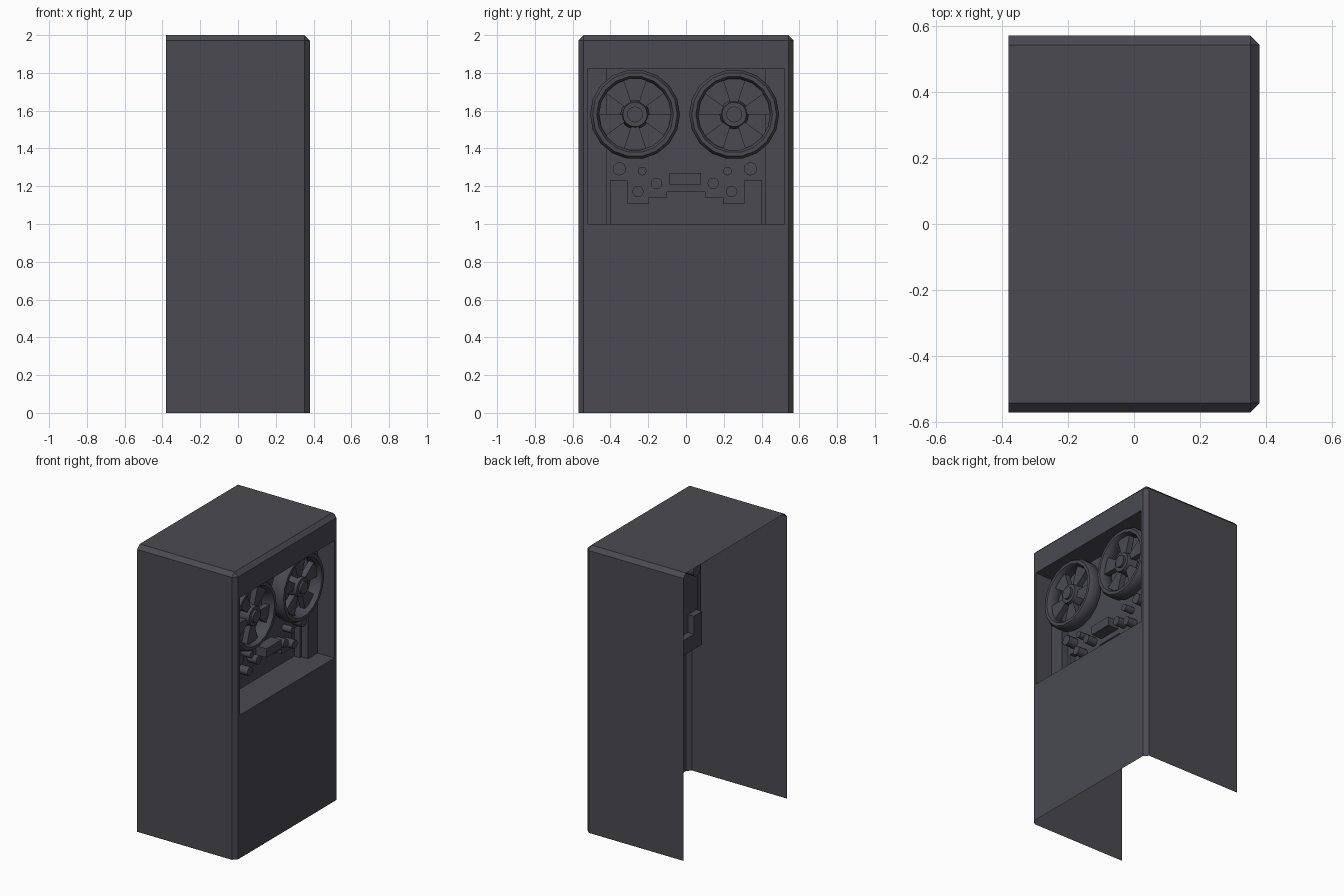
import bpy, bmesh
from math import cos, sin, radians, tau
from mathutils import Matrix

if "Cube" in bpy.data.objects:
    bpy.data.objects.remove(bpy.data.objects["Cube"])

mat = bpy.data.materials.new("charcoal_grey")
colour = (0.068, 0.068, 0.083, 1)
mat.use_nodes = True
mat.diffuse_color = colour
mat.node_tree.nodes["Principled BSDF"].inputs["Base Color"].default_value = colour

FRONT, WING, PANEL, POCKET = 0.38, 0.25, 0.20, 0.155
HALF_Y, OPEN_Y, PANEL_Y = 0.57, 0.522, 0.417
LOW, HIGH = 1.0, 1.82


def finish(name, bm, smooth=False, normals=True):
    if normals:
        bmesh.ops.recalc_face_normals(bm, faces=bm.faces)
    me = bpy.data.meshes.new(name)
    bm.to_mesh(me)
    bm.free()
    me.materials.append(mat)
    ob = bpy.data.objects.new(name, me)
    bpy.context.collection.objects.link(ob)
    if smooth:
        bpy.ops.object.select_all(action='DESELECT')
        ob.select_set(True)
        bpy.context.view_layer.objects.active = ob
        bpy.ops.object.shade_smooth_by_angle(angle=radians(35))
    return ob


def face(bm, points):
    return bm.faces.new([bm.verts.new(p) for p in points])


def cylinder(name, y, z, x0, x1, r0, r1, sides=16):
    bm = bmesh.new()
    spin = Matrix.Translation(((x0 + x1) / 2, y, z)) @ Matrix.Rotation(radians(90), 4, 'Y')
    bmesh.ops.create_cone(bm, cap_ends=True, segments=sides, radius1=r0,
                          radius2=r1, depth=x1 - x0, matrix=spin)
    return finish(name, bm, True)


# Cabinet shell: open at the back and underneath, chamfered at front and top
bm = bmesh.new()
bmesh.ops.create_cube(bm, size=1, matrix=Matrix.Translation((0, 0, 1)) @
                      Matrix.Diagonal((2 * FRONT, 2 * HALF_Y, 2, 1)))
bm.normal_update()
bmesh.ops.delete(bm, geom=[f for f in bm.faces if f.normal.x < -0.9 or f.normal.z < -0.9],
                 context='FACES')
bmesh.ops.bevel(bm, geom=[e for e in bm.edges if len(e.link_faces) == 2],
                offset=0.028, segments=1, affect='EDGES')
bm.normal_update()
# Display opening cut in the front face
front = next(f for f in bm.faces if f.normal.x > 0.99)
corners = list(front.verts)
bm.faces.remove(front)
inner = [bm.verts.new((FRONT, OPEN_Y if v.co.y > 0 else -OPEN_Y,
                       HIGH if v.co.z > 1 else LOW)) for v in corners]
for i in range(4):
    j = (i + 1) % 4
    bm.faces.new((corners[i], corners[j], inner[j], inner[i]))
finish("cabinet_shell", bm)

# Recess: side walls and wings, floor and ceiling
half = [(FRONT, OPEN_Y), (WING, OPEN_Y), (WING, PANEL_Y), (PANEL, PANEL_Y)]
plan = half + [(x, -y) for x, y in reversed(half)]
bm = bmesh.new()
for i, ((xa, ya), (xb, yb)) in enumerate(zip(plan, plan[1:])):
    if i != 3:
        face(bm, [(xa, ya, LOW), (xb, yb, LOW), (xb, yb, HIGH), (xa, ya, HIGH)])
face(bm, [(x, y, LOW) for x, y in plan])
face(bm, [(x, y, HIGH) for x, y in plan])
bmesh.ops.remove_doubles(bm, verts=bm.verts, dist=0.0001)
finish("recess_walls", bm)

# Deck panel with a stepped pocket in its lower part
steps = [(0.40, LOW), (0.40, 1.23), (0.31, 1.23), (0.31, 1.105), (0.195, 1.105),
         (0.195, 1.14), (0.10, 1.14), (0.10, 1.17)]
outline = [(-y, z) for y, z in steps] + steps[::-1]
bm = bmesh.new()
face(bm, [(PANEL, y, z) for y, z in [(-PANEL_Y, LOW)] + outline +
          [(PANEL_Y, LOW), (PANEL_Y, HIGH), (-PANEL_Y, HIGH)]])
face(bm, [(POCKET, y, z) for y, z in reversed(outline)])
closed = outline + outline[:1]
for (ya, za), (yb, zb) in zip(closed, closed[1:]):
    face(bm, [(PANEL, yb, zb), (PANEL, ya, za), (POCKET, ya, za), (POCKET, yb, zb)])
bmesh.ops.remove_doubles(bm, verts=bm.verts, dist=0.0001)
bm.normal_update()
if next(f for f in bm.faces if len(f.verts) > 18).normal.x < 0:
    bmesh.ops.reverse_faces(bm, faces=bm.faces)
finish("deck_panel", bm, normals=False)


# Tape reels: faceted rim, five wedge spokes, collar and axle
def reel(side, y, z, turn):
    sides = 18
    profile = [(0.238, 0.25), (0.238, 0.31), (0.224, 0.33), (0.203, 0.33),
               (0.19, 0.31), (0.19, 0.25), (0.203, 0.23), (0.224, 0.23)]
    bm = bmesh.new()
    rings = [[bm.verts.new((x, y + r * cos(tau * i / sides), z + r * sin(tau * i / sides)))
              for r, x in profile] for i in range(sides)]
    n = len(profile)
    for i in range(sides):
        a, b = rings[i], rings[(i + 1) % sides]
        for k in range(n):
            m = (k + 1) % n
            bm.faces.new((a[k], a[m], b[m], b[k]))
    finish(side + "_reel_rim", bm, True)

    bm = bmesh.new()
    for k in range(5):
        start = turn + 72 * k
        pts = [(r, radians(start + d)) for r, d in
               ((0.05, 0), (0.197, 0), (0.197, 18), (0.197, 36), (0.05, 36))]
        base = face(bm, [(0.26, y + r * cos(t), z + r * sin(t)) for r, t in pts])
        out = bmesh.ops.extrude_face_region(bm, geom=[base])["geom"]
        for v in out:
            if isinstance(v, bmesh.types.BMVert):
                v.co.x = 0.30
    finish(side + "_reel_spokes", bm)
    cylinder(side + "_reel_collar", y, z, 0.25, 0.32, 0.078, 0.065)
    cylinder(side + "_reel_axle", y, z, 0.105, 0.335, 0.042, 0.042)


reel("right", -0.27, 1.58, 36)
reel("left", 0.255, 1.58, 0)

# Control knobs in mirrored pairs
for label, y, z, r in (("outer", 0.347, 1.292, 0.035), ("small", 0.226, 1.28, 0.023),
                       ("inner", 0.15, 1.215, 0.03), ("lower", 0.248, 1.172, 0.03)):
    for side, s in (("left", 1), ("right", -1)):
        cylinder(f"{side}_{label}_knob", s * y - 0.006, z, PANEL, PANEL + 0.07, r, r, 12)

# Tape head block in the middle
bm = bmesh.new()
bmesh.ops.create_cube(bm, size=1, matrix=Matrix.Translation((PANEL + 0.04, -0.004, 1.239)) @
                      Matrix.Diagonal((0.08, 0.165, 0.062, 1)))
finish("tape_head_block", bm)
